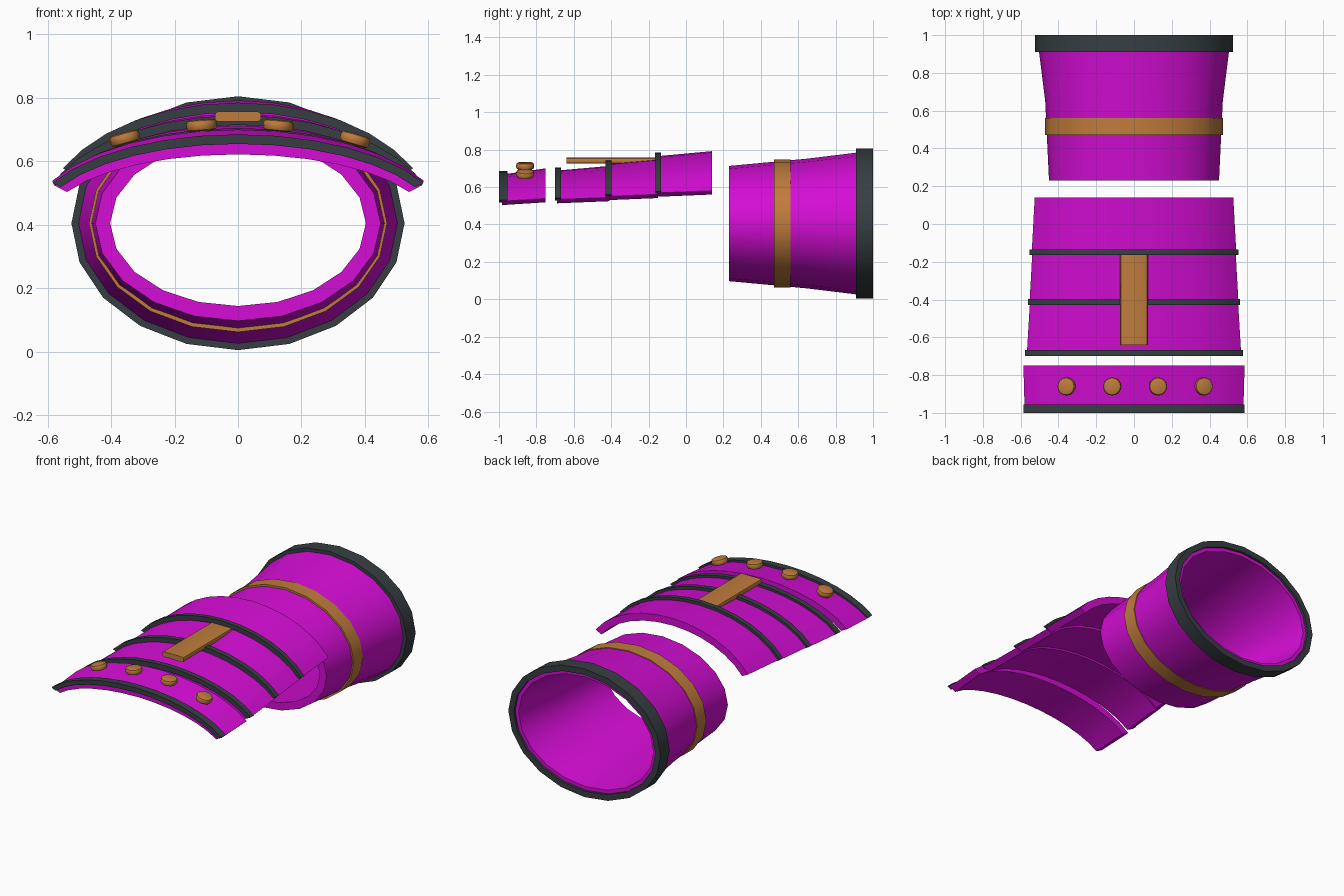
import bpy, bmesh, math
from mathutils import Matrix, Vector

if "Cube" in bpy.data.objects:
    bpy.data.objects.remove(bpy.data.objects["Cube"], do_unlink=True)

AXIS_Z = 0.405               # height of the arm axis
ARC = math.radians(63)       # half opening of the hand plates


def material(name, rgb):
    m = bpy.data.materials.new(name)
    m.use_nodes = True
    m.diffuse_color = (*rgb, 1)
    m.node_tree.nodes["Principled BSDF"].inputs["Base Color"].default_value = (*rgb, 1)
    return m


MAGENTA = material("magenta", (0.66, 0.004, 0.66))
DARK = material("dark grey", (0.038, 0.048, 0.054))
BRONZE = material("bronze", (0.52, 0.2, 0.045))


def finish(name, bm, mat):
    bmesh.ops.recalc_face_normals(bm, faces=bm.faces)
    mesh = bpy.data.meshes.new(name)
    bm.to_mesh(mesh)
    bm.free()
    mesh.materials.append(mat)
    obj = bpy.data.objects.new(name, mesh)
    bpy.context.collection.objects.link(obj)
    bpy.ops.object.select_all(action="DESELECT")
    bpy.context.view_layer.objects.active = obj
    obj.select_set(True)
    bpy.ops.object.shade_smooth_by_angle(angle=math.radians(28))
    return obj


def shell(name, stations, thick, mat, half=math.pi, steps=20):
    """Sweep a wall with outer (y, rx, rz) stations around the arm axis."""
    profile = stations + [(y, rx - thick, rz - thick) for y, rx, rz in reversed(stations)]
    full = half == math.pi
    bm = bmesh.new()
    rings = []
    for i in range(steps if full else steps + 1):
        a = -half + 2 * half * i / steps
        rings.append([bm.verts.new((rx * math.sin(a), y, AXIS_Z + rz * math.cos(a)))
                      for y, rx, rz in profile])
    n = len(profile)
    for i in range(steps):
        p, q = rings[i], rings[(i + 1) % len(rings)]
        for j in range(n):
            k = (j + 1) % n
            bm.faces.new((p[j], p[k], q[k], q[j]))
    if not full:
        bm.faces.new(rings[0])
        bm.faces.new(rings[-1])
    return finish(name, bm, mat)


# Forearm cuff with its rim and strap
shell("cuff", [(0.23, 0.45, 0.308), (0.65, 0.47, 0.347), (0.985, 0.512, 0.388)], 0.047, MAGENTA)
shell("cuff_rim", [(0.91, 0.525, 0.4), (1.0, 0.525, 0.4)], 0.037, DARK)
shell("cuff_strap", [(0.47, 0.47, 0.343), (0.56, 0.47, 0.343)], 0.02, BRONZE)

# Curved hand plates, each with a dark front trim
plates = {
    "knuckle": ([(-0.985, 0.65, 0.262), (-0.75, 0.657, 0.295)], (-1.0, -0.955, 0.657, 0.28)),
    "front_hand": ([(-0.69, 0.637, 0.283), (-0.41, 0.618, 0.308)], (-0.7, -0.667, 0.648, 0.3)),
    "middle_hand": ([(-0.42, 0.621, 0.32), (-0.15, 0.604, 0.345)], (-0.43, -0.397, 0.63, 0.34)),
    "wrist": ([(-0.155, 0.608, 0.36), (0.14, 0.59, 0.387)], (-0.165, -0.135, 0.62, 0.38)),
}
for name, (stations, (y0, y1, rx, rz)) in plates.items():
    shell(name + "_plate", stations, 0.045, MAGENTA, ARC, 12)
    shell(name + "_trim", [(y0, rx, rz), (y1, rx, rz)], 0.03, DARK, ARC, 12)

# Bar along the back of the hand
bm = bmesh.new()
bmesh.ops.create_cube(bm, size=1, matrix=Matrix.Translation((0, -0.4, 0.741))
                      @ Matrix.Diagonal((0.146, 0.48, 0.032, 1)))
long_edges = [e for e in bm.edges if abs(e.verts[0].co.y - e.verts[1].co.y) > 0.1]
bmesh.ops.bevel(bm, geom=long_edges, offset=0.011, segments=2, profile=0.5, affect="EDGES")
finish("hand_bar", bm, BRONZE)

# Knuckle studs, tilted to follow the plate
for i in range(4):
    x = -0.357 + 0.242 * i
    slope = math.asin(x / 0.655)
    z = AXIS_Z + 0.28 * math.cos(slope) + 0.033
    tilt = math.atan2(0.28 * math.sin(slope), 0.655 * math.cos(slope))
    bm = bmesh.new()
    bmesh.ops.create_cone(bm, cap_ends=True, segments=16, radius1=0.048, radius2=0.048, depth=0.036)
    caps = [e for e in bm.edges if abs(e.verts[0].co.z - e.verts[1].co.z) < 0.001]
    bmesh.ops.bevel(bm, geom=caps, offset=0.012, segments=2, profile=0.5, affect="EDGES")
    bmesh.ops.transform(bm, verts=bm.verts, matrix=Matrix.Translation(Vector((x, -0.86, z)))
                        @ Matrix.Rotation(tilt, 4, "Y"))
    finish("knuckle_stud_%d" % (i + 1), bm, BRONZE)
